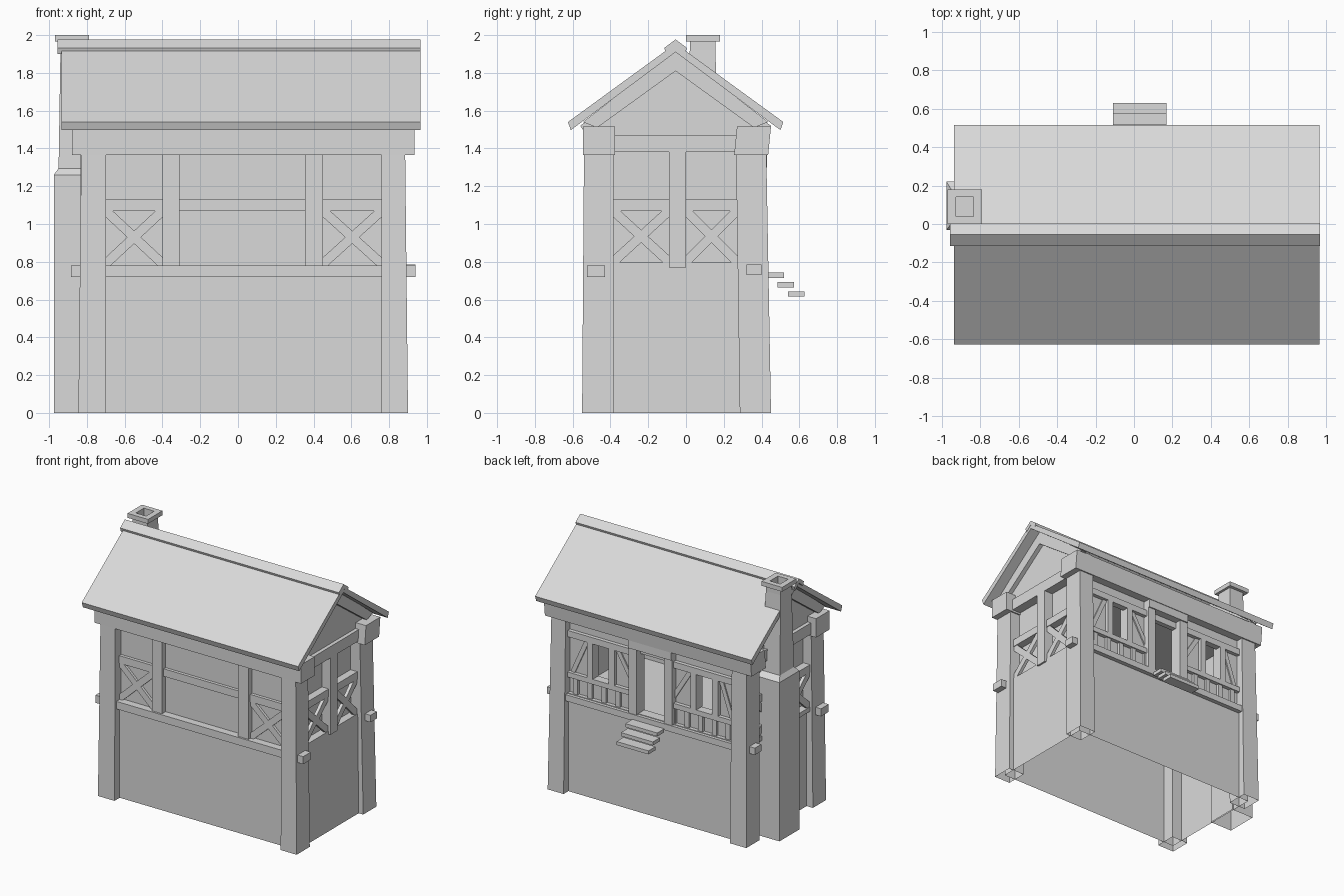
import bpy
import bmesh
from mathutils import Vector

if "Cube" in bpy.data.objects:
    bpy.data.objects.remove(bpy.data.objects["Cube"])

GREY = (0.7, 0.7, 0.7, 1)
mat = bpy.data.materials.new("plain grey")
mat.use_nodes = True
mat.diffuse_color = GREY
mat.node_tree.nodes["Principled BSDF"].inputs["Base Color"].default_value = GREY


def finish(name, bm):
    bmesh.ops.recalc_face_normals(bm, faces=bm.faces)
    mesh = bpy.data.meshes.new(name)
    bm.to_mesh(mesh)
    bm.free()
    mesh.materials.append(mat)
    obj = bpy.data.objects.new(name, mesh)
    bpy.context.collection.objects.link(obj)
    return obj


def loft(name, low, high, bottom=True):
    """Solid between two matching loops of points, optionally open below."""
    bm = bmesh.new()
    a = [bm.verts.new(p) for p in low]
    b = [bm.verts.new(p) for p in high]
    n = len(a)
    if bottom:
        bm.faces.new(a)
    bm.faces.new(b)
    for i in range(n):
        j = (i + 1) % n
        bm.faces.new((a[i], a[j], b[j], b[i]))
    return finish(name, bm)


def rect(x, y, z):
    return [(x[0], y[0], z), (x[1], y[0], z), (x[1], y[1], z), (x[0], y[1], z)]


def box(name, x, y, z, top_x=None, top_y=None):
    """Box with an optional tapered top; boxes on the ground are open below."""
    return loft(name, rect(x, y, z[0]), rect(top_x or x, top_y or y, z[1]), z[0] > 0)


def along_x(name, profile, x):
    """Extrude a y-z profile along x."""
    return loft(name, [(x[0], *p) for p in profile], [(x[1], *p) for p in profile])


def brace(name, a, b, width, normal, extend=0.0):
    """Flat bar from a to b whose thickness follows the normal vector."""
    a, b, normal = Vector(a), Vector(b), Vector(normal)
    along = (b - a).normalized()
    side = along.cross(normal.normalized()) * width / 2

    def end(p):
        return [p - side, p + side, p + side + normal, p - side + normal]
    return loft(name, end(a - along * extend), end(b + along * extend))


MID = -0.055                      # ridge position in y
FLOOR, EAVE = 0.77, 1.38
IN_X = (-0.70, 0.76)              # space between the posts

# Hollow base, its top is the floor
box("base", (-0.79, 0.86), (-0.485, 0.39), (0, FLOOR))
box("ceiling", (-0.79, 0.83), (-0.43, 0.35), (1.38, 1.40))

# Corner posts, slightly tapered
for side, x, tx in (("left", (0.76, 0.90), (0.76, 0.885)),
                    ("right", (-0.845, -0.70), (-0.83, -0.70))):
    box("front_post_" + side, x, (-0.55, -0.385), (0, EAVE), tx, (-0.54, -0.385))
    box("back_post_" + side, x, (0.285, 0.45), (0, EAVE), tx, (0.265, 0.425))

# Sill beams whose ends pass through the posts
box("front_sill", (-0.885, 0.94), (-0.525, -0.43), (0.72, 0.78))
box("back_sill", (-0.885, 0.94), (0.32, 0.40), (0.73, 0.785))
box("back_sill_board", IN_X, (0.38, 0.425), (0.73, 0.78))

# Head beams under the eaves
box("front_head_beam", (-0.88, 0.935), (-0.545, -0.375), (1.365, 1.515))
box("back_head_beam", (-0.88, 0.935), (0.255, 0.435), (1.365, 1.515),
    None, (0.27, 0.45))

# Upper walls, the side ones set back behind their framing
box("front_wall", (-0.74, 0.80), (-0.465, -0.425), (FLOOR, EAVE))
for side, x in (("left", (0.765, 0.80)), ("right", (-0.76, -0.725))):
    box("side_wall_" + side, x, (-0.45, 0.37), (FLOOR, 1.45))

# Front framing
box("front_rail", IN_X, (-0.49, -0.45), (1.07, 1.13))
for i, x in enumerate(((-0.40, -0.31), (0.355, 0.45))):
    box(f"front_stud_{i}", x, (-0.51, -0.44), (FLOOR, EAVE))
for i, (l, r) in enumerate(((-0.70, -0.40), (0.45, 0.76))):
    for j, (a, b) in enumerate(((l, r), (r, l))):
        brace(f"front_cross_{i}_{j}", (a, -0.46, 0.79), (b, -0.46, 1.07),
              0.05, (0, -0.025, 0), 0.03)

# Side framing, tie beams, gables and rafters
for side, s, x in (("left", 1, 0.83), ("right", -1, -0.79)):
    def span(a, b):
        return tuple(sorted((x + s * a, x + s * b)))
    box("side_stud_" + side, span(-0.04, 0.045), (-0.09, 0), (FLOOR, EAVE))
    box("side_rail_" + side, span(-0.04, 0.03), (-0.39, 0.28), (1.07, 1.13))
    box("side_sill_" + side, span(-0.04, 0.03), (-0.39, 0.28), (0.76, 0.795))
    box("tie_beam_" + side, span(-0.06, 0.045), (-0.38, 0.27), (1.38, 1.47))
    for i, (l, r) in enumerate(((-0.385, -0.09), (0, 0.27))):
        for j, (a, b) in enumerate(((l, r), (r, l))):
            brace(f"side_cross_{side}_{i}_{j}", (x, a, 0.80), (x, b, 1.07),
                  0.05, (s * 0.025, 0, 0), 0.03)
    along_x("gable_" + side, [(-0.52, 1.46), (0.41, 1.46), (0.45, 1.52),
                              (MID, 1.89), (-0.56, 1.52)], span(-0.04, 0.015))
    along_x("rafters_" + side, [(-0.545, 1.54), (-0.47, 1.51), (MID, 1.81),
                                (0.36, 1.51), (0.435, 1.54), (MID, 1.92)],
            span(0, 0.05))

# Back wall, built around a door opening and two windows
SILL_Z = 0.95
box("lintel_wall", (-0.75, 0.79), (0.33, 0.37), (1.25, EAVE))
for i, (x0, x1, w0, w1) in enumerate(((0.14, 0.79, 0.40, 0.54),
                                      (-0.75, -0.10, -0.51, -0.37))):
    box(f"window_apron_{i}", (x0, x1), (0.33, 0.37), (FLOOR, SILL_Z))
    box(f"window_pier_a_{i}", (x0, w0), (0.33, 0.37), (SILL_Z, 1.25))
    box(f"window_pier_b_{i}", (w1, x1), (0.33, 0.37), (SILL_Z, 1.25))
    l, r = max(x0, IN_X[0]), min(x1, IN_X[1])
    for part, z in (("low", (0.91, SILL_Z)), ("top", (1.23, 1.28))):
        box(f"back_rail_{part}_{i}", (l, r), (0.35, 0.40), z)
    for j, x in enumerate((w0 - 0.05, w1)):
        box(f"window_jamb_{i}_{j}", (x, x + 0.05), (0.32, 0.40), (SILL_Z, 1.25))
    for j in range(5):
        x = l + (r - l) * (j + 0.5) / 5
        box(f"short_stud_{i}_{j}", (x - 0.02, x + 0.02), (0.36, 0.39), (FLOOR, 0.92))
    for j, (a, b) in enumerate(((l + 0.03, w0 - 0.06), (r - 0.03, w1 + 0.06))):
        brace(f"back_brace_{i}_{j}", (a, 0.365, SILL_Z), (b, 0.365, 1.24),
              0.035, (0, 0.015, 0))

# Door frame
for i, x in enumerate(((-0.17, -0.10), (0.14, 0.21))):
    box(f"door_post_{i}", x, (0.32, 0.42), (FLOOR, EAVE))
box("door_lintel", (-0.17, 0.21), (0.32, 0.43), (1.30, 1.37))

# Floating steps at the door
for i in range(3):
    y, z = 0.43 + 0.055 * i, 0.715 - 0.05 * i
    box(f"step_{i}", (-0.11, 0.17), (y, y + 0.088), (z, z + 0.028))

# Roof slabs and ridge cap
along_x("roof", [(-0.625, 1.54), (MID, 1.955), (0.515, 1.54),
                 (0.50, 1.497), (MID, 1.91), (-0.61, 1.497)], (-0.935, 0.965))
along_x("ridge_cap", [(-0.115, 1.932), (MID, 1.977), (0.005, 1.932),
                      (-0.005, 1.90), (MID, 1.94), (-0.105, 1.90)], (-0.955, 0.967))

# Chimney: broad foot, sloped shoulder, narrow stack
box("chimney_foot", (-0.975, -0.78), (-0.03, 0.22), (0, 1.26))
box("chimney_shoulder", (-0.975, -0.78), (-0.03, 0.22), (1.26, 1.295),
    (-0.95, -0.79), (0.0, 0.18))
box("chimney_stack", (-0.95, -0.79), (0.0, 0.18), (1.29, 1.92),
    (-0.94, -0.81), (0.02, 0.155))

# Hollow chimney crown
bm = bmesh.new()
loops = [((-0.94, -0.81), (0.02, 0.155), 1.92), ((-0.94, -0.81), (0.02, 0.155), 1.965),
         ((-0.97, -0.79), (0, 0.18), 1.965), ((-0.97, -0.79), (0, 0.18), 2.0),
         ((-0.925, -0.835), (0.04, 0.14), 2.0), ((-0.925, -0.835), (0.04, 0.14), 1.92)]
rings = [[bm.verts.new(p) for p in rect(*loop)] for loop in loops]
for a, b in zip(rings, rings[1:]):
    for i in range(4):
        j = (i + 1) % 4
        bm.faces.new((a[i], a[j], b[j], b[i]))
bm.faces.new(rings[-1])
bm.faces.new(rings[0])
finish("chimney_crown", bm)
